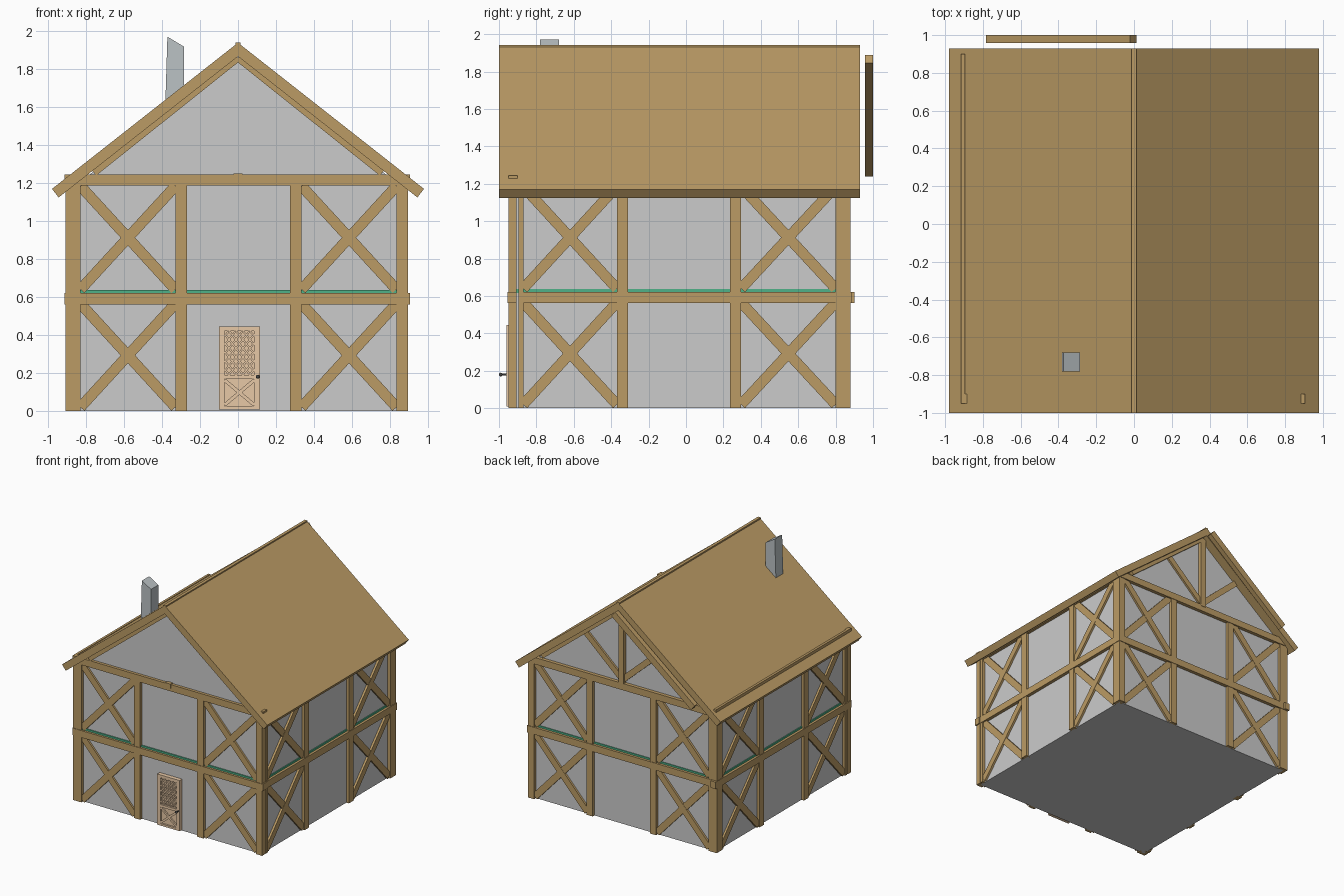
import bpy, bmesh, math
from mathutils import Vector

if "Cube" in bpy.data.objects:
    bpy.data.objects.remove(bpy.data.objects["Cube"])


def material(name, rgb):
    m = bpy.data.materials.new(name)
    m.diffuse_color = (*rgb, 1)
    m.use_nodes = True
    m.node_tree.nodes["Principled BSDF"].inputs["Base Color"].default_value = m.diffuse_color
    return m


WOOD = material("timber", (0.50, 0.33, 0.13))
TAN = material("door_wood", (0.80, 0.58, 0.38))
GREEN = material("green_floor", (0.08, 0.45, 0.25))
STONE = material("chimney_stone", (0.50, 0.54, 0.56))
DARK = material("dark_metal", (0.06, 0.06, 0.06))

# Each side maps (along, out, up) to world space
SIDES = {
    "front": lambda u, d, z: (u, -d, z),
    "back": lambda u, d, z: (u, d, z),
    "right": lambda u, d, z: (d, u, z),
    "left": lambda u, d, z: (-d, u, z),
}


def prism(name, side, pts, d0, d1, mat=None):
    """Extrude a profile drawn on one side of the house from depth d0 to d1."""
    bm = bmesh.new()
    f = SIDES[side]
    a = [bm.verts.new(f(u, d0, z)) for u, z in pts]
    b = [bm.verts.new(f(u, d1, z)) for u, z in pts]
    bm.faces.new(a)
    bm.faces.new(b)
    n = len(pts)
    for i in range(n):
        j = (i + 1) % n
        bm.faces.new((a[i], a[j], b[j], b[i]))
    bmesh.ops.recalc_face_normals(bm, faces=bm.faces)
    me = bpy.data.meshes.new(name)
    bm.to_mesh(me)
    bm.free()
    ob = bpy.data.objects.new(name, me)
    bpy.context.collection.objects.link(ob)
    if mat:
        me.materials.append(mat)
    return ob


def rect(name, side, u0, u1, z0, z1, d0, d1, mat=WOOD):
    return prism(name, side, [(u0, z0), (u1, z0), (u1, z1), (u0, z1)], d0, d1, mat)


def bar(name, side, p, q, w, d0, d1, mat=WOOD):
    """Straight beam of width w from p to q on one side."""
    p, q = Vector(p), Vector(q)
    t = (q - p).normalized()
    n = Vector((-t.y, t.x)) * w / 2
    return prism(name, side, [p - n, q - n, q + n, p + n], d0, d1, mat)


# Plaster body with both gables
prism("plaster_walls", "front",
      [(-0.885, 0), (0.87, 0), (0.87, 1.175), (0, 1.86), (-0.885, 1.165)], -0.855, 0.925)

# Upper floor slab showing as a thin green line
rect("upper_floor", "front", -0.893, 0.878, 0.615, 0.637, -0.862, 0.935, GREEN)

# Timber frames: post spans along each side, and wall depth
long_posts = [(-0.895, -0.87), (-0.37, -0.31), (0.235, 0.295), (0.80, 0.878)]
wide_posts = [(-0.91, -0.83), (-0.33, -0.27), (0.275, 0.335), (0.835, 0.895)]
frames = {
    "front": (wide_posts, 0.925, (-0.915, 0.905)),
    "back": (wide_posts, 0.855, (-0.91, 0.90)),
    "right": (long_posts, 0.870, (-0.895, 0.878)),
    "left": (long_posts, 0.885, (-0.93, 0.90)),
}
for side, (posts, d, (b0, b1)) in frames.items():
    inner = d - 0.02
    for level, (z0, z1) in {"lower": (0.0, 0.57), "upper": (0.62, 1.19)}.items():
        for i, (u0, u1) in enumerate(posts):
            rect(f"{side}_{level}_post_{i}", side, u0, u1, z0, z1, inner, d + 0.025)
        # Crossed braces in the two outer panels
        for i in (0, 2):
            u0, u1 = posts[i][1], posts[i + 1][0]
            lo, hi = z0 + 0.02, z1 - 0.005
            bar(f"{side}_{level}_brace_{i}a", side, (u0, lo), (u1, hi), 0.056, inner, d + 0.018)
            bar(f"{side}_{level}_brace_{i}b", side, (u0, hi), (u1, lo), 0.056, inner, d + 0.016)
    rect(f"{side}_middle_beam", side, b0, b1, 0.562, 0.622, inner, d + 0.029)

# Beams along the top of the walls
rect("front_top_beam", "front", -0.915, 0.905, 1.187, 1.245, 0.90, 0.95)
rect("back_top_beam", "back", -0.89, 0.88, 1.17, 1.228, 0.84, 0.885)
rect("right_top_beam", "right", -0.92, 0.88, 1.16, 1.215, 0.85, 0.893)
rect("left_top_beam", "left", -0.93, 0.90, 1.187, 1.246, 0.895, 0.915)

# Gable framing
for s, tag in ((-1, "left"), (1, "right")):
    ends = (s * 0.765, 1.262), (s * 0.005, 1.868)
    bar(f"front_gable_rafter_{tag}", "front", *ends, 0.056, 0.90, 0.95)
    # The left rafter at the back stands clear of the roof
    d0, d1 = (0.957, 1.0) if s < 0 else (0.84, 0.885)
    bar(f"back_gable_rafter_{tag}", "back", *ends, 0.056, d0, d1)
    bar(f"back_gable_strut_{tag}", "back", (0, 1.25), (s * 0.36, 1.575), 0.05, 0.84, 0.872)
rect("back_king_post", "back", -0.025, 0.025, 1.215, 1.86, 0.84, 0.888)
rect("front_king_post_foot", "front", -0.025, 0.025, 1.215, 1.252, 0.90, 0.957)

# Roof slabs and ridge
for s, tag in ((-1, "left"), (1, "right")):
    prism(f"roof_{tag}", "front",
          [(0, 1.94), (s * 0.98, 1.17), (s * 0.945, 1.125), (0, 1.868)], -0.93, 1.0, WOOD)
rect("roof_ridge", "front", -0.014, 0.012, 1.89, 1.941, -0.93, 1.0)

# Chimney with a slanted top
prism("chimney", "front",
      [(-0.385, 1.55), (-0.285, 1.55), (-0.285, 1.92), (-0.372, 1.972)], 0.68, 0.78, STONE)

# Door leaf, frame and rails
x0, x1 = -0.10, 0.115
rect("door_leaf", "front", x0, x1, 0.008, 0.445, 0.91, 0.944, TAN)
rect("door_stile_left", "front", x0, x0 + 0.03, 0.008, 0.445, 0.93, 0.96, TAN)
rect("door_stile_right", "front", x1 - 0.03, x1, 0.008, 0.445, 0.93, 0.96, TAN)
for name, z0, z1 in (("bottom", 0.008, 0.025), ("middle", 0.168, 0.19), ("top", 0.42, 0.445)):
    rect(f"door_rail_{name}", "front", x0 + 0.03, x1 - 0.03, z0, z1, 0.93, 0.96, TAN)

# Crossed lower panel of the door
l, r = x0 + 0.03, x1 - 0.03
bar("door_cross_a", "front", (l, 0.032), (r, 0.162), 0.018, 0.93, 0.957, TAN)
bar("door_cross_b", "front", (l, 0.162), (r, 0.032), 0.018, 0.93, 0.956, TAN)

# Diagonal lattice in the door window, clipped to the opening
zb, zt, slope = 0.19, 0.42, 1.25
for i in range(-4, 6):
    c = zb + 0.02 + i * 0.046
    ua, ub = max(l, l + (zb - c) / slope), min(r, l + (zt - c) / slope)
    if ub - ua < 0.015:
        continue
    za, zc = c + slope * (ua - l), c + slope * (ub - l)
    bar(f"door_lattice_up_{i}", "front", (ua, za), (ub, zc), 0.01, 0.94, 0.955, TAN)
    bar(f"door_lattice_down_{i}", "front", (l + r - ua, za), (l + r - ub, zc), 0.01, 0.94, 0.953, TAN)

# Door knob
bpy.ops.mesh.primitive_cylinder_add(vertices=12, radius=0.005, depth=0.04,
                                    location=(0.104, -0.97, 0.18), rotation=(math.pi / 2, 0, 0))
bpy.context.object.name = "door_knob_stem"
bpy.context.object.data.materials.append(DARK)
bpy.ops.mesh.primitive_uv_sphere_add(segments=16, ring_count=8, radius=0.01,
                                     location=(0.104, -0.99, 0.18))
bpy.context.object.name = "door_knob"
bpy.context.object.data.materials.append(DARK)
bpy.ops.object.shade_smooth_by_angle()
